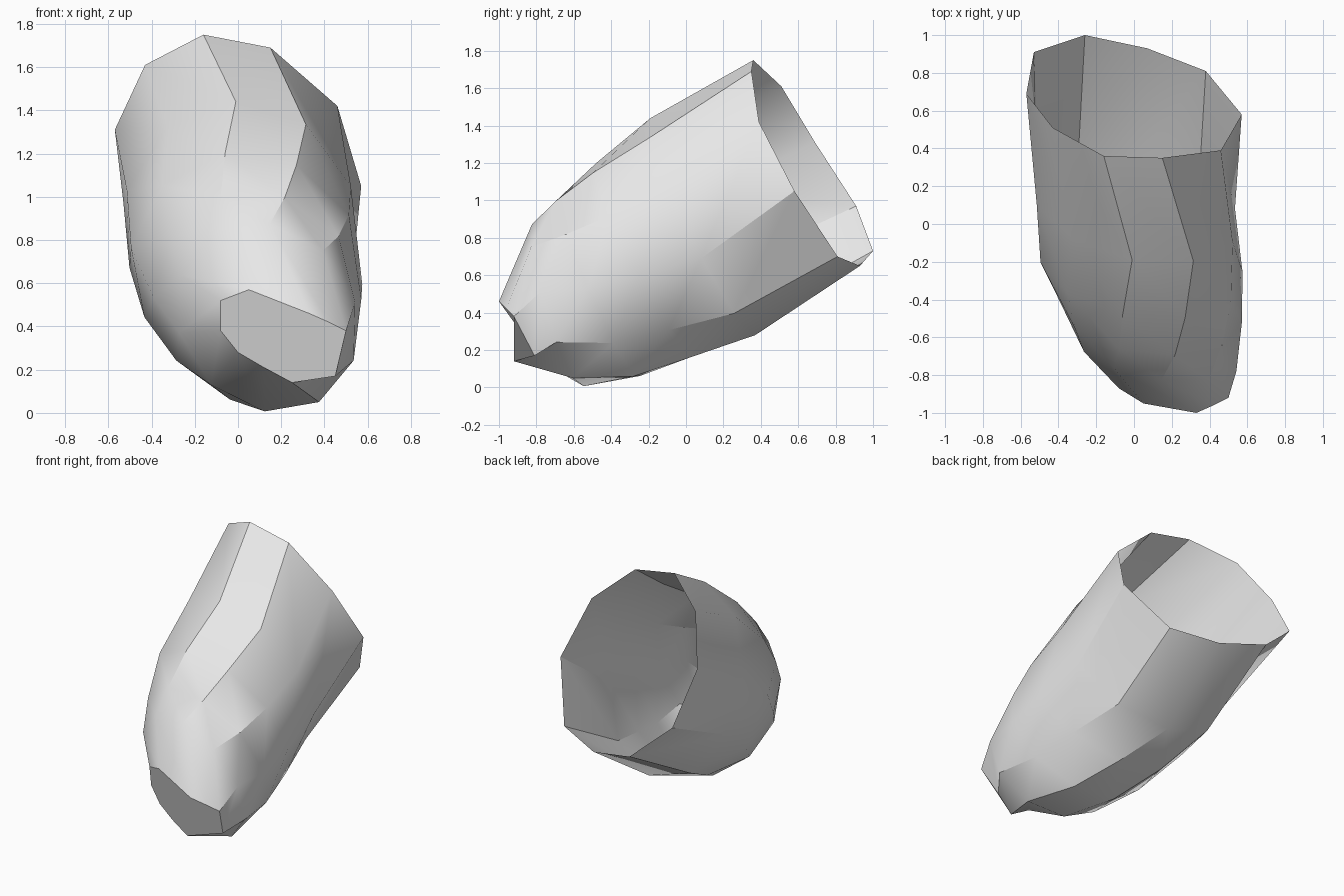
import bpy
import bmesh
import math
from mathutils import Vector

SIDES = 10

# Remove the default cube only
default_cube = bpy.data.objects.get("Cube")
if default_cube:
    bpy.data.objects.remove(default_cube, do_unlink=True)


def make_material(name, colour):
    material = bpy.data.materials.new(name)
    material.use_nodes = True
    material.diffuse_color = colour
    for node in material.node_tree.nodes:
        if node.type == 'BSDF_PRINCIPLED':
            node.inputs["Base Color"].default_value = colour
    return material


def oval(centre, upward, sideways):
    """Ten-sided elliptical section given by its centre and two half axes."""
    points = []
    for step in range(SIDES):
        angle = math.tau * step / SIDES
        points.append(Vector(centre) + math.cos(angle) * Vector(upward)
                      + math.sin(angle) * Vector(sideways))
    return points


# Slanted open rim, clockwise from its highest corner
rim = [(-.16, .36, 1.75), (.15, .35, 1.69), (.46, .39, 1.42), (.57, .58, 1.05),
       (.38, .81, .7), (.07, .93, .65), (-.26, 1, .73), (-.53, .91, .97),
       (-.57, .69, 1.31), (-.43, .51, 1.61)]

# Blunt faceted tip, corners in the same order
tip = [(.05, -.95, .57), (.33, -1, .46), (.42, -.96, .42), (.5, -.92, .38),
       (.45, -.81, .17), (.25, -.92, .14), (.12, -.9, .21), (0, -.87, .28),
       (-.08, -.85, .38), (-.08, -.87, .52)]

# Body sections, gently twisting towards the tip
sections = [
    rim,
    oval((.01, .09, .86), (-.02, -.28, .58), (.545, -.1, .01)),
    oval((.04, -.23, .68), (-.1, -.25, .52), (.53, -.11, .08)),
    oval((.09, -.47, .53), (-.17, -.19, .47), (.45, -.12, .15)),
    oval((.135, -.685, .44), (-.24, -.08, .39), (.35, -.125, .2)),
    tip,
]

# Hollow sleeve: bridge the sections and close the tip
bm = bmesh.new()
rings = [[bm.verts.new(point) for point in section] for section in sections]
for upper, lower in zip(rings, rings[1:]):
    for i in range(SIDES):
        j = (i + 1) % SIDES
        bm.faces.new((upper[i], lower[i], lower[j], upper[j]))
bm.faces.new(rings[-1])
bmesh.ops.recalc_face_normals(bm, faces=bm.faces)

mesh = bpy.data.meshes.new("hollow_sleeve")
bm.to_mesh(mesh)
bm.free()
mesh.materials.append(make_material("plain_grey", (.8, .8, .8, 1)))

sleeve = bpy.data.objects.new("hollow_sleeve", mesh)
bpy.context.collection.objects.link(sleeve)

# Soft shading with the strong facets kept crisp
bpy.ops.object.select_all(action='DESELECT')
sleeve.select_set(True)
bpy.context.view_layer.objects.active = sleeve
bpy.ops.object.shade_smooth_by_angle(angle=math.radians(35))
